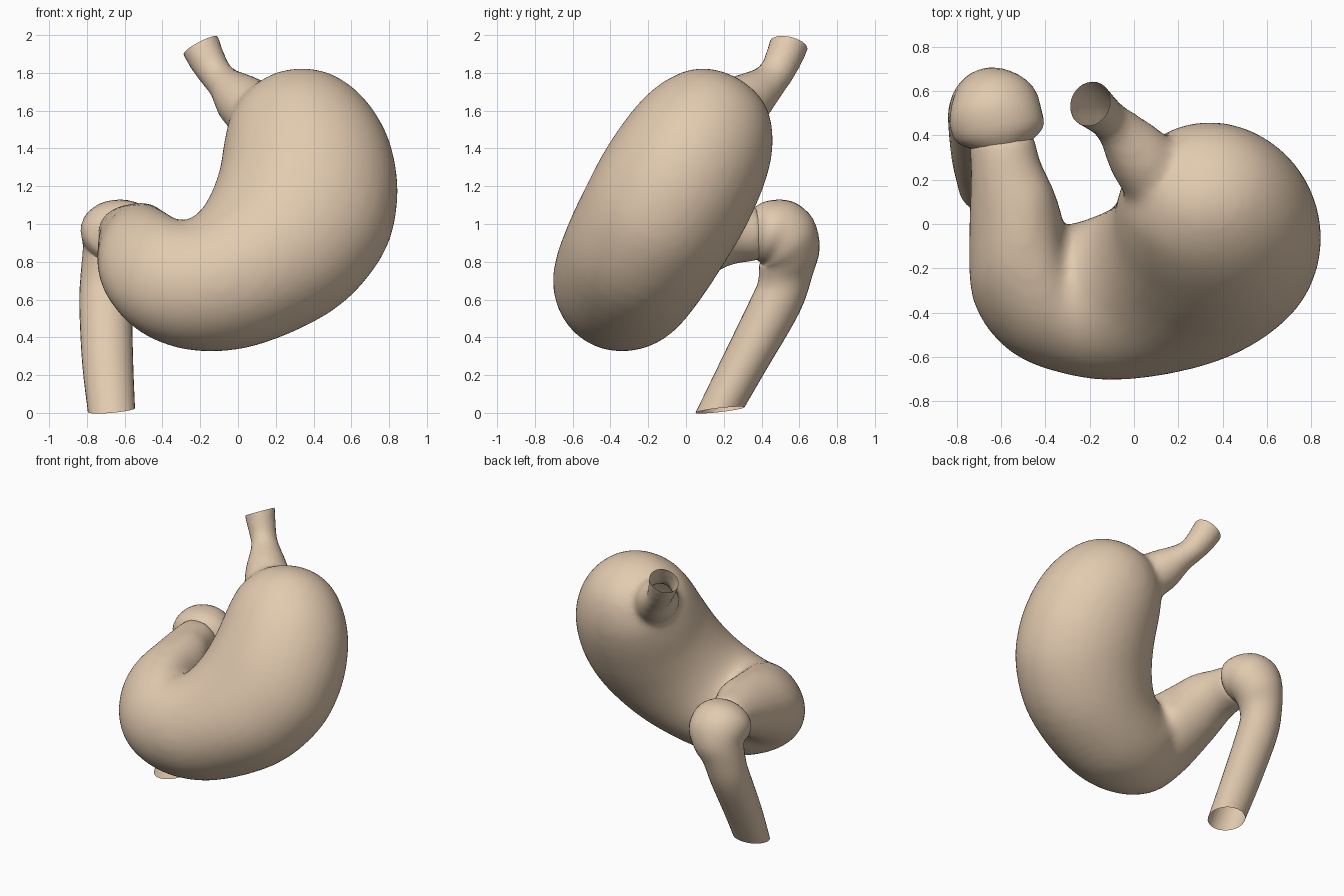
import bpy, bmesh, math
from mathutils import Vector

if "Cube" in bpy.data.objects:
    bpy.data.objects.remove(bpy.data.objects["Cube"])

tan = bpy.data.materials.new("tan_tissue")
tan.diffuse_color = (0.76, 0.59, 0.43, 1)
tan.use_nodes = True
tan.node_tree.nodes["Principled BSDF"].inputs["Base Color"].default_value = tan.diffuse_color


def spline(p0, p1, p2, p3, t):
    return 0.5 * (2 * p1 + (p2 - p0) * t + (2 * p0 - 5 * p1 + 4 * p2 - p3) * t * t
                  + (3 * p1 - p0 - 3 * p2 + p3) * t ** 3)


def loft(bm, stations, steps=4, sides=32, capped=False):
    """Skin elliptical rings; each station is inner point, outer point, half depth."""
    ins = [Vector(s[0]) for s in stations]
    outs = [Vector(s[1]) for s in stations]
    mids = [(i + o) / 2 for i, o in zip(ins, outs)]
    n = len(stations)
    keys = []
    for k in range(n):
        tangent = mids[min(k + 1, n - 1)] - mids[max(k - 1, 0)]
        a = (outs[k] - ins[k]) / 2
        keys.append((mids[k], a, tangent.cross(a).normalized() * stations[k][2]))
    rings = []
    for k in range(n - 1):
        q = [keys[max(k - 1, 0)], keys[k], keys[k + 1], keys[min(k + 2, n - 1)]]
        for s in range(steps + (k == n - 2)):
            c, a, b = (spline(q[0][j], q[1][j], q[2][j], q[3][j], s / steps) for j in range(3))
            rings.append([bm.verts.new(c + a * math.cos(u) + b * math.sin(u))
                          for u in (2 * math.pi * i / sides for i in range(sides))])
    for r0, r1 in zip(rings, rings[1:]):
        for i in range(sides):
            j = (i + 1) % sides
            bm.faces.new((r0[i], r0[j], r1[j], r1[i]))
    if capped:
        bm.faces.new(rings[0])
        bm.faces.new(rings[-1])
    bmesh.ops.recalc_face_normals(bm, faces=bm.faces[:])


def make_object(name, bm):
    for f in bm.faces:
        f.smooth = True
    me = bpy.data.meshes.new(name)
    bm.to_mesh(me)
    bm.free()
    me.materials.append(tan)
    ob = bpy.data.objects.new(name, me)
    bpy.context.collection.objects.link(ob)
    return ob


def tilted(x, z):
    """Point on the leaning mid-plane of the stomach."""
    return (x, -0.105 + (z - 1.1) * 0.56, z)


# stomach: fundus and body on the leaning plane (inner xz, outer xz, depth)
body = [(0.31, 1.775, 0.33, 1.775, 0.01), (0.18, 1.745, 0.46, 1.76, 0.14),
        (0.07, 1.69, 0.60, 1.695, 0.25), (-0.03, 1.58, 0.73, 1.56, 0.345),
        (-0.07, 1.45, 0.82, 1.37, 0.40), (-0.10, 1.27, 0.845, 1.12, 0.425),
        (-0.15, 1.13, 0.77, 0.86, 0.42), (-0.21, 1.03, 0.53, 0.60, 0.405),
        (-0.27, 0.98, 0.12, 0.41, 0.38), (-0.31, 0.98, -0.23, 0.37, 0.345)]
stomach = [(tilted(a, b), tilted(c, d), e) for a, b, c, d, e in body]
# antrum turning backwards to the pylorus
stomach += [((-0.35, -0.11, 1.02), (-0.52, -0.47, 0.45), 0.30),
            ((-0.38, 0.00, 1.05), (-0.67, -0.31, 0.58), 0.25),
            ((-0.41, 0.14, 1.07), (-0.70, 0.00, 0.73), 0.19),
            ((-0.45, 0.27, 1.05), (-0.71, 0.21, 0.84), 0.155),
            ((-0.48, 0.40, 1.04), (-0.72, 0.40, 0.86), 0.145)]

# oesophagus: tube flaring into the stomach, drawn a little too long
oesophagus = [
    ((-0.31, 0.53, 1.96), (-0.13, 0.61, 2.05), 0.105),
    ((-0.285, 0.50, 1.89), (-0.105, 0.58, 1.985), 0.105),
    ((-0.21, 0.46, 1.77), (-0.05, 0.51, 1.85), 0.095),
    ((-0.13, 0.42, 1.66), (0.00, 0.42, 1.81), 0.11),
    ((-0.07, 0.34, 1.54), (0.12, 0.28, 1.765), 0.15),
    ((0.02, 0.22, 1.45), (0.24, 0.14, 1.67), 0.17)]

# blend both into one skin, then cut the tube open
bm = bmesh.new()
loft(bm, stomach, capped=True)
loft(bm, oesophagus, capped=True)
ob = make_object("stomach_with_oesophagus", bm)
remesh = ob.modifiers.new("blend", 'REMESH')
remesh.mode = 'VOXEL'
remesh.voxel_size = 0.025
soften = ob.modifiers.new("soften", 'SMOOTH')
soften.factor = 0.5
soften.iterations = 12
blended = bpy.data.meshes.new_from_object(ob.evaluated_get(bpy.context.evaluated_depsgraph_get()))
ob.modifiers.clear()
bm = bmesh.new()
bm.from_mesh(blended)
bmesh.ops.bisect_plane(bm, geom=bm.verts[:] + bm.edges[:] + bm.faces[:],
                       plane_co=(-0.195, 0.54, 1.947), plane_no=(-0.45, 0.2, 0.85),
                       clear_outer=True)
for f in bm.faces:
    f.smooth = True
    f.material_index = 0
bm.to_mesh(ob.data)
bm.free()
bpy.data.meshes.remove(blended)

# duodenum: bulb, elbow and open descending tube
bm = bmesh.new()
loft(bm, [
    ((-0.60, 0.34, 0.85), (-0.60, 0.33, 1.06), 0.10),
    ((-0.60, 0.38, 0.81), (-0.61, 0.42, 1.12), 0.195),
    ((-0.62, 0.40, 0.79), (-0.63, 0.56, 1.12), 0.21),
    ((-0.63, 0.40, 0.78), (-0.64, 0.67, 1.03), 0.20),
    ((-0.65, 0.39, 0.77), (-0.67, 0.705, 0.88), 0.17),
    ((-0.69, 0.38, 0.69), (-0.69, 0.67, 0.73), 0.145),
    ((-0.70, 0.345, 0.61), (-0.70, 0.60, 0.53), 0.14),
    ((-0.69, 0.20, 0.31), (-0.69, 0.42, 0.22), 0.135),
    ((-0.67, 0.05, 0.00), (-0.67, 0.31, 0.03), 0.125)])
make_object("duodenum", bm)
